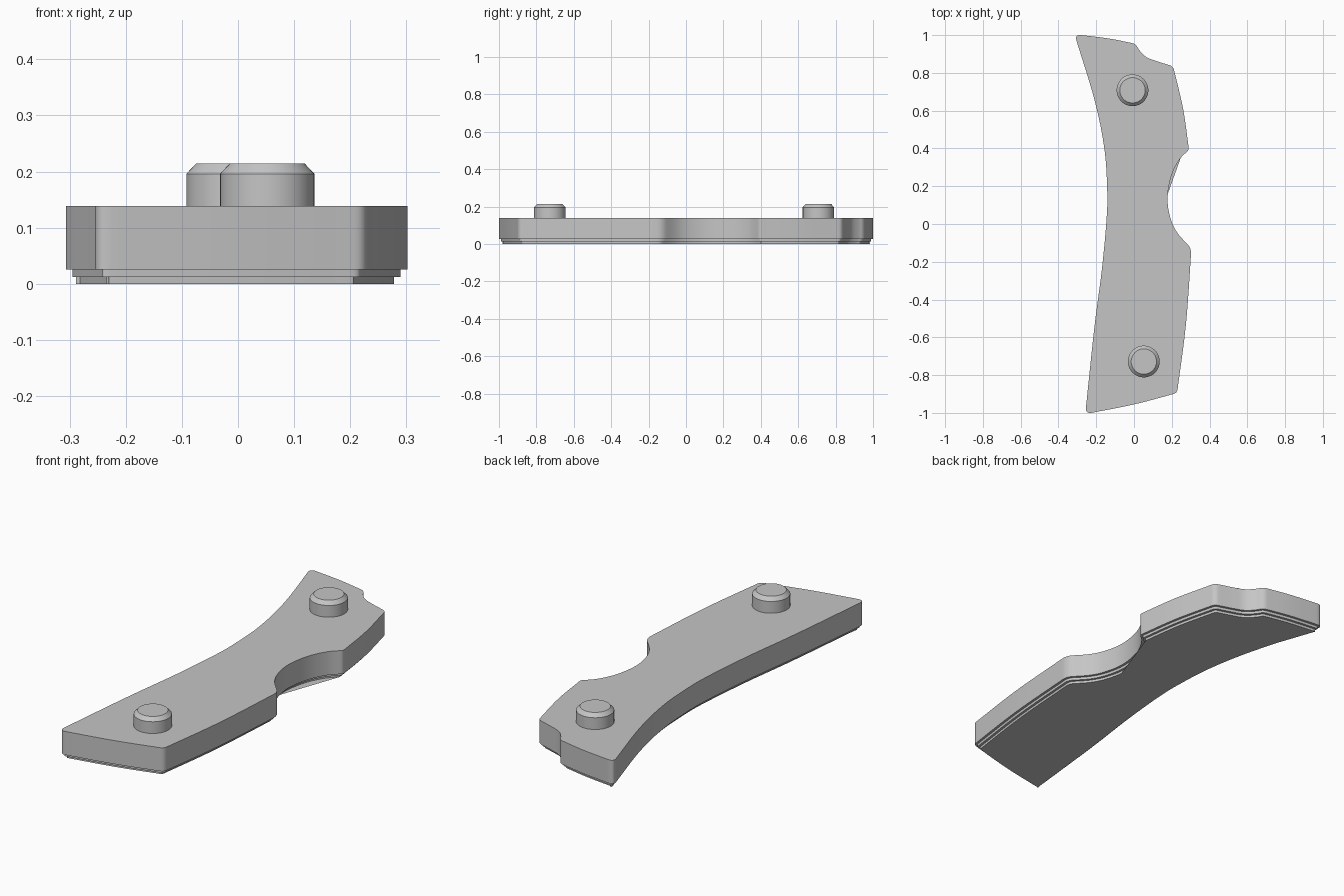
import bpy, bmesh, math
from mathutils import Vector

cube = bpy.data.objects.get("Cube")
if cube:
    bpy.data.objects.remove(cube, do_unlink=True)

grey = bpy.data.materials.new("plain grey")
grey.use_nodes = True
colour = (0.56, 0.56, 0.56, 1)
grey.diffuse_color = colour
grey.node_tree.nodes["Principled BSDF"].inputs["Base Color"].default_value = colour

# Outline sides, counter-clockwise; each side is a smooth curve between corners
SIDES = [
    [(-0.258, -1.006), (0, -0.955), (0.228, -0.895)],                      # front end
    [(0.228, -0.895), (0.275, -0.53), (0.304, -0.13)],                     # lower left side
    [(0.304, -0.13), (0.225, -0.04), (0.188, 0.05), (0.178, 0.145),
     (0.198, 0.255), (0.24, 0.34), (0.291, 0.393)],                        # round notch
    [(0.291, 0.393), (0.26, 0.61), (0.207, 0.835)],                        # upper left side
    [(0.207, 0.835), (0.12, 0.862), (0.065, 0.884), (0.03, 0.918),
     (0.008, 0.954)],                                                      # small step
    [(0.008, 0.954), (-0.14, 0.983), (-0.315, 1.004)],                     # back end
    [(-0.315, 1.004), (-0.21, 0.66), (-0.157, 0.4), (-0.142, 0.185),
     (-0.145, 0.03), (-0.17, -0.24), (-0.21, -0.55), (-0.258, -1.006)],    # long hollow side
]
ROUNDING = [0.035, 0.02, 0.03, 0.012, 0.02, 0.02, 0.035]  # at the start of each side


def spline(points, steps=8):
    """Smooth curve through all the points."""
    p = [Vector(q) for q in points]
    p = [2 * p[0] - p[1]] + p + [2 * p[-1] - p[-2]]
    out = []
    for a, b, c, d in zip(p, p[1:], p[2:], p[3:]):
        for i in range(steps):
            t = i / steps
            out.append(0.5 * (2 * b + (c - a) * t + (2 * a - 5 * b + 4 * c - d) * t ** 2
                              + (3 * b - a - 3 * c + d) * t ** 3))
    return out + [p[-2]]


def outline():
    """Join the sides with rounded corners."""
    curves = [spline(s) for s in SIDES]
    loop = []
    for i, curve in enumerate(curves):
        r, r_next = ROUNDING[i], ROUNDING[(i + 1) % len(SIDES)]
        corner, end = curve[0], curve[-1]
        start = corner + (curves[i - 1][-2] - corner).normalized() * r
        stop = corner + (curve[1] - corner).normalized() * r
        for k in range(7):
            t = k / 6
            loop.append(start * (1 - t) ** 2 + corner * 2 * t * (1 - t) + stop * t ** 2)
        loop += [v for v in curve[1:-1]
                 if (v - corner).length > r * 1.2 and (v - end).length > r_next * 1.2]
    return loop


def inset(loop, distance):
    """Move the loop inwards by an even distance."""
    out = []
    for i, p in enumerate(loop):
        a = (p - loop[i - 1]).normalized()
        b = (loop[(i + 1) % len(loop)] - p).normalized()
        n = Vector((-a.y - b.y, a.x + b.x)).normalized()
        out.append(p + n * distance / max(0.5, n.dot(Vector((-a.y, a.x)))))
    return out


def stacked(name, rings):
    """Closed solid from (loop, height) rings, bottom to top."""
    bm = bmesh.new()
    rows = [[bm.verts.new((p.x, p.y, z)) for p in loop] for loop, z in rings]
    for low, high in zip(rows, rows[1:]):
        for i in range(len(low)):
            bm.faces.new((low[i - 1], low[i], high[i], high[i - 1]))
    bm.faces.new(rows[0][::-1])
    bm.faces.new(rows[-1])
    mesh = bpy.data.meshes.new(name)
    bm.to_mesh(mesh)
    bm.free()
    mesh.materials.append(grey)
    obj = bpy.data.objects.new(name, mesh)
    bpy.context.collection.objects.link(obj)
    bpy.ops.object.select_all(action='DESELECT')
    obj.select_set(True)
    bpy.context.view_layer.objects.active = obj
    bpy.ops.object.shade_smooth_by_angle(angle=math.radians(30))
    return obj


def circle(x, y, r, n=48):
    return [Vector((x + r * math.cos(math.tau * i / n), y + r * math.sin(math.tau * i / n)))
            for i in range(n)]


# Plate with two thin steps under it
full = outline()
middle, small = inset(full, 0.012), inset(full, 0.024)
stacked("stepped_plate", [(small, 0), (small, 0.012), (middle, 0.012),
                          (middle, 0.025), (full, 0.025), (full, 0.139)])

# Chamfered locating pegs
for name, x, y in (("back_peg", -0.008, 0.708), ("front_peg", 0.052, -0.728)):
    wide, top = circle(x, y, 0.084), circle(x, y, 0.067)
    stacked(name, [(wide, 0.13), (wide, 0.196), (top, 0.214)])
